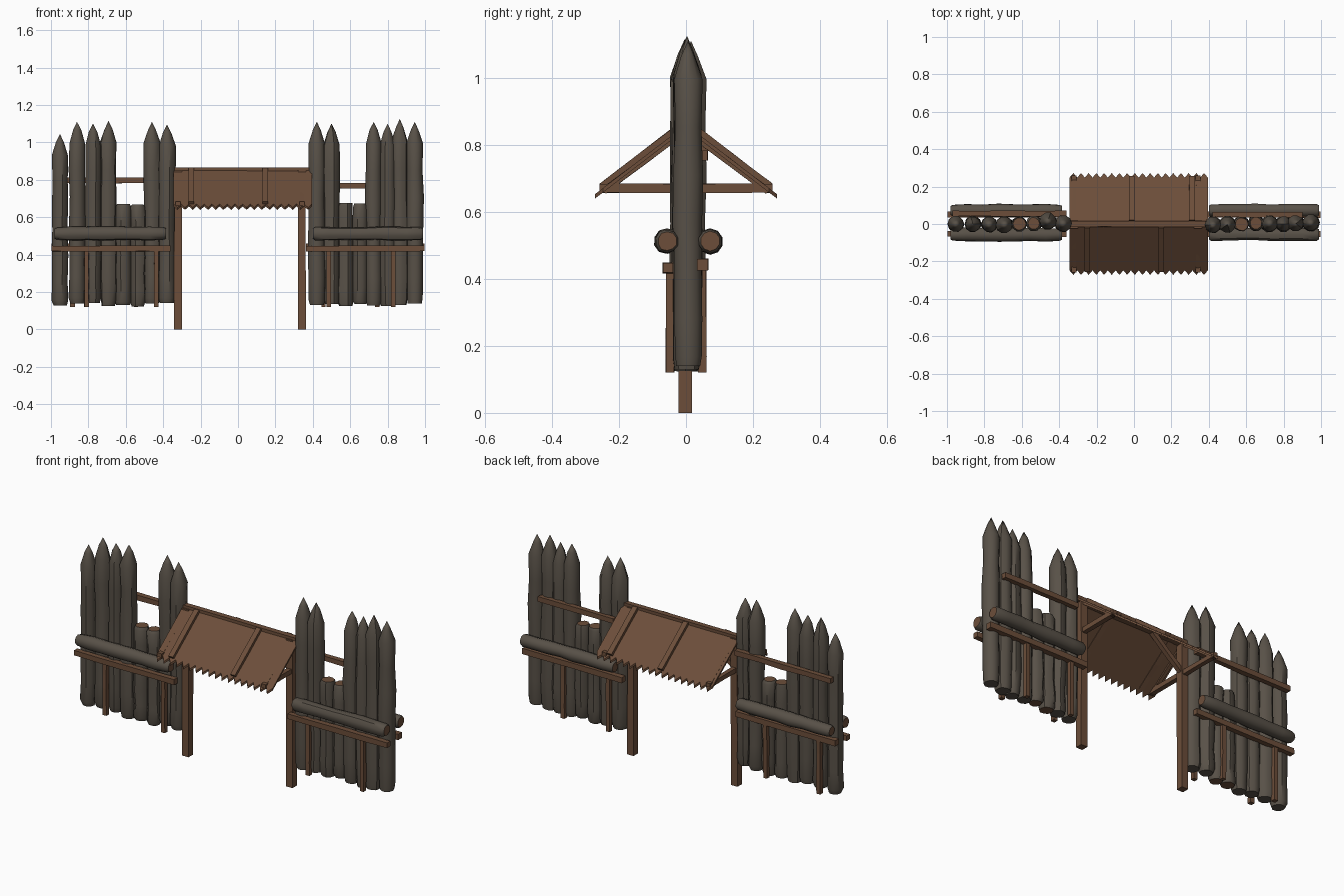
import bpy, bmesh, math, random
from mathutils import Vector

if "Cube" in bpy.data.objects:
    bpy.data.objects.remove(bpy.data.objects["Cube"])

random.seed(4)


def material(name, color):
    m = bpy.data.materials.new(name)
    m.diffuse_color = (*color, 1)
    m.use_nodes = True
    m.node_tree.nodes["Principled BSDF"].inputs["Base Color"].default_value = m.diffuse_color
    return m


GREY = material("weathered grey bark", (0.098, 0.082, 0.064))
BROWN = material("brown timber", (0.150, 0.076, 0.042))


def finish(bm, name, mats, smooth=False):
    bmesh.ops.recalc_face_normals(bm, faces=bm.faces)
    me = bpy.data.meshes.new(name)
    bm.to_mesh(me)
    bm.free()
    for m in mats:
        me.materials.append(m)
    ob = bpy.data.objects.new(name, me)
    bpy.context.collection.objects.link(ob)
    if smooth:
        bpy.context.view_layer.objects.active = ob
        ob.select_set(True)
        bpy.ops.object.shade_smooth_by_angle(angle=math.radians(40))
        ob.select_set(False)
    return ob


def tube(name, p0, p1, profile, sides, mats, jitter=0.0, smooth=False, ref=(0, 1, 0)):
    """Loft rings along p0-p1; profile = [(fraction, radius)], radius 0 gives a point."""
    p0, p1 = Vector(p0), Vector(p1)
    d = (p1 - p0).normalized()
    u = Vector(ref)
    u = (u - d * u.dot(d)).normalized()
    v = d.cross(u)
    bm = bmesh.new()
    rings = []
    lump = [random.uniform(-jitter, jitter) for _ in range(sides)]
    for t, r in profile:
        c = p0.lerp(p1, t)
        if r == 0:
            rings.append([bm.verts.new(c)])
            continue
        c = c + (u * random.uniform(-1, 1) + v * random.uniform(-1, 1)) * jitter * r * 0.7
        s = 1 + random.uniform(-jitter, jitter)
        ring = []
        for i in range(sides):
            a = 2 * math.pi * (i + 0.5) / sides
            q = r * s * (1 + lump[i] * 0.6)
            ring.append(bm.verts.new(c + (u * math.cos(a) + v * math.sin(a)) * q))
        rings.append(ring)
    for a, b in zip(rings, rings[1:]):
        for i in range(sides):
            j = (i + 1) % sides
            if len(b) == 1:
                bm.faces.new((a[i], a[j], b[0]))
            else:
                bm.faces.new((a[i], a[j], b[j], b[i]))
    for ring in (rings[0], rings[-1]):
        if len(ring) > 1:
            f = bm.faces.new(ring)
            f.material_index = len(mats) - 1
    return finish(bm, name, mats, smooth)


def beam(name, p0, p1, w, ref=(0, 1, 0), jitter=0.06):
    """Rough square timber of width w."""
    r = w / math.sqrt(2)
    return tube(name, p0, p1, [(t / 4, r) for t in range(5)], 4, [BROWN], jitter, ref=ref)


def stake(name, x, y, top, r, pointed):
    z0 = 0.13 + random.uniform(-0.008, 0.012)
    h = top - z0
    body_end = 1 - (0.115 if pointed else 0.015) / h
    prof = [(0, r * 0.85), (0.03, r)] + [(body_end * k / 6, r) for k in range(1, 7)]
    if pointed:
        prof += [(1 - 0.045 / h, r * 0.5), (1, 0)]
        mats = [GREY]
    else:
        prof += [(1, r * 0.8)]
        mats = [GREY, BROWN]
    tube(name, (x, y, z0), (x, y, top), prof, 10, mats, 0.07, True)


# Palisade stakes: (x, y, top)
tall = [(-.952, .0, 1.045), (-.861, .0, 1.11), (-.775, -.003, 1.10), (-.692, -.004, 1.115),
        (-.46, .015, 1.11), (-.38, .002, 1.095), (.422, -.006, 1.11), (.50, -.002, 1.10),
        (.726, .002, 1.11), (.80, .0, 1.10), (.865, .003, 1.125), (.945, .006, 1.11)]
short = [(-.613, .0, .67), (-.535, .004, .668), (.575, .0, .675), (.652, .005, .672)]
for x, y, top in tall:
    stake("tall_stake", x, y, top, 0.043, True)
for x, y, top in short:
    stake("short_stake", x, y, top, 0.041, False)

# Heavy horizontal logs and slim rails on both faces of each wing
for x0, x1, rx0, rx1 in ((-.98, -.385, -.998, -.36), (.40, .988, .363, .998)):
    for y, z, rz in ((-.056, .512, .432), (.072, .512, .443)):
        tube("cross_log", (x0, y, z), (x1, y, z),
             [(0, .027), (.02, .034)] + [(k / 7, .036) for k in range(1, 7)] + [(.98, .034), (1, .027)],
             10, [GREY, BROWN], 0.07, True)
        ry = -.053 if y < 0 else .05
        beam("low_rail", (rx0, ry, rz), (rx1, ry, rz), .031)

# Slim upright battens below the rails
for y, xs in ((-.048, (-.81, -.437, .485, .83)), (.048, (-.885, -.545, .457, .745))):
    for x in xs:
        beam("upright_batten", (x, y, .12), (x, y, .43), .024)

# Upper rails on the back
beam("upper_rail", (-.97, .056, .797), (-.36, .056, .797), .03)
beam("upper_rail", (.42, .05, .768), (.90, .05, .768), .028)

# Gate posts, ridge, tie beams, knee braces
for x, s in ((-.32, -1), (.342, 1)):
    beam("gate_post", (x, -.002, 0), (x, -.002, .85), .042, jitter=0.04)
    beam("tie_beam", (x, -.258, .67), (x, .258, .67), .027, ref=(0, 0, 1))
    beam("knee_brace", (x, 0, .67), (x - s * .2, 0, .84), .025)
    for d in (-1, 1):
        beam("rafter", (x, d * .245, .662), (x, d * .01, .838), .02, ref=(1, 0, 0))
beam("ridge_beam", (-.345, 0, .85), (.385, 0, .85), .03)

# Roof slopes with saw-tooth eaves
X0, X1, TEETH = -.345, .395, 18
EAVE_Y, EAVE_Z, RIDGE_Z = .272, .652, .86


def slope_z(y):
    return RIDGE_Z - (RIDGE_Z - EAVE_Z) * abs(y) / EAVE_Y


for d in (-1, 1):
    bm = bmesh.new()
    pts = [(X1, 0), (X0, 0)]
    step = (X1 - X0) / TEETH
    for i in range(TEETH):
        pts += [(X0 + i * step, EAVE_Y - .024), (X0 + (i + .5) * step, EAVE_Y)]
    pts.append((X1, EAVE_Y - .024))
    top = [bm.verts.new((x, d * y, slope_z(y))) for x, y in pts]
    low = [bm.verts.new(v.co - Vector((0, 0, .013))) for v in top]
    bm.faces.new(top)
    bm.faces.new(low[::-1])
    for i in range(len(pts)):
        j = (i + 1) % len(pts)
        bm.faces.new((top[i], low[i], low[j], top[j]))
    finish(bm, "roof_slope", [BROWN])

# Battens lying on the roof
for d, xs in ((-1, (-.25, .145)), (1, (-.012, .31))):
    for x in xs:
        beam("roof_batten", (x, d * .012, slope_z(.012) + .002),
             (x, d * .248, slope_z(.248) + .002), .03, ref=(1, 0, 0), jitter=0.04).scale.z = 1
